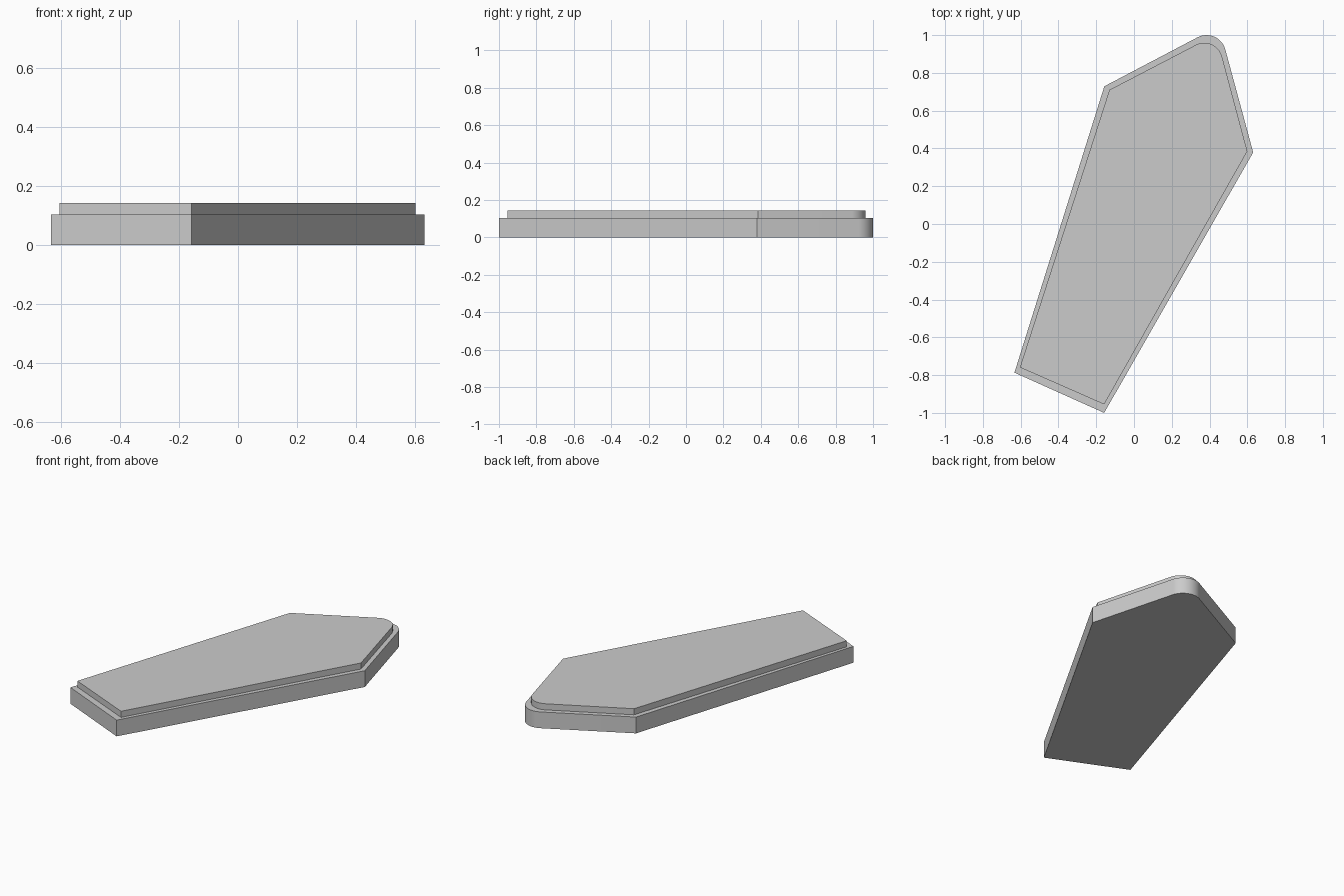
import bpy
import bmesh
import math

cube = bpy.data.objects.get("Cube")
if cube:
    bpy.data.objects.remove(cube, do_unlink=True)

grey = bpy.data.materials.new("plain_grey")
grey.use_nodes = True
grey.diffuse_color = (0.6, 0.6, 0.6, 1)
bsdf = next(n for n in grey.node_tree.nodes if n.type == "BSDF_PRINCIPLED")
bsdf.inputs["Base Color"].default_value = grey.diffuse_color


def rounded_corner(cx, cy, radius, start=15, end=117.6, steps=16):
    """Points along the one rounded corner, counter-clockwise."""
    angles = [math.radians(start + (end - start) * i / steps) for i in range(steps + 1)]
    return [(cx + radius * math.cos(a), cy + radius * math.sin(a)) for a in angles]


def slab(name, outline, bottom, top):
    """Extrude a flat outline into a plate."""
    bm = bmesh.new()
    face = bm.faces.new([bm.verts.new((x, y, bottom)) for x, y in outline])
    extruded = bmesh.ops.extrude_face_region(bm, geom=[face], use_keep_orig=True)
    moved = [v for v in extruded["geom"] if isinstance(v, bmesh.types.BMVert)]
    bmesh.ops.translate(bm, verts=moved, vec=(0, 0, top - bottom))
    bmesh.ops.recalc_face_normals(bm, faces=bm.faces)
    mesh = bpy.data.meshes.new(name)
    bm.to_mesh(mesh)
    bm.free()
    mesh.materials.append(grey)
    obj = bpy.data.objects.new(name, mesh)
    bpy.context.collection.objects.link(obj)
    bpy.ops.object.select_all(action="DESELECT")
    obj.select_set(True)
    bpy.context.view_layer.objects.active = obj
    bpy.ops.object.shade_smooth_by_angle(angle=math.radians(20))
    return obj


# Wide lower plate
base = [(-0.633, -0.787), (-0.158, -1.0), (0.631, 0.379)]
base += rounded_corner(0.384, 0.897, 0.103) + [(-0.157, 0.729)]
slab("base_plate", base, 0, 0.104)

# Narrower raised plate on top
lid = [(-0.604, -0.759), (-0.158, -0.955), (0.6, 0.385)]
lid += rounded_corner(0.372, 0.862, 0.097) + [(-0.13, 0.71)]
slab("raised_plate", lid, 0.104, 0.143)
